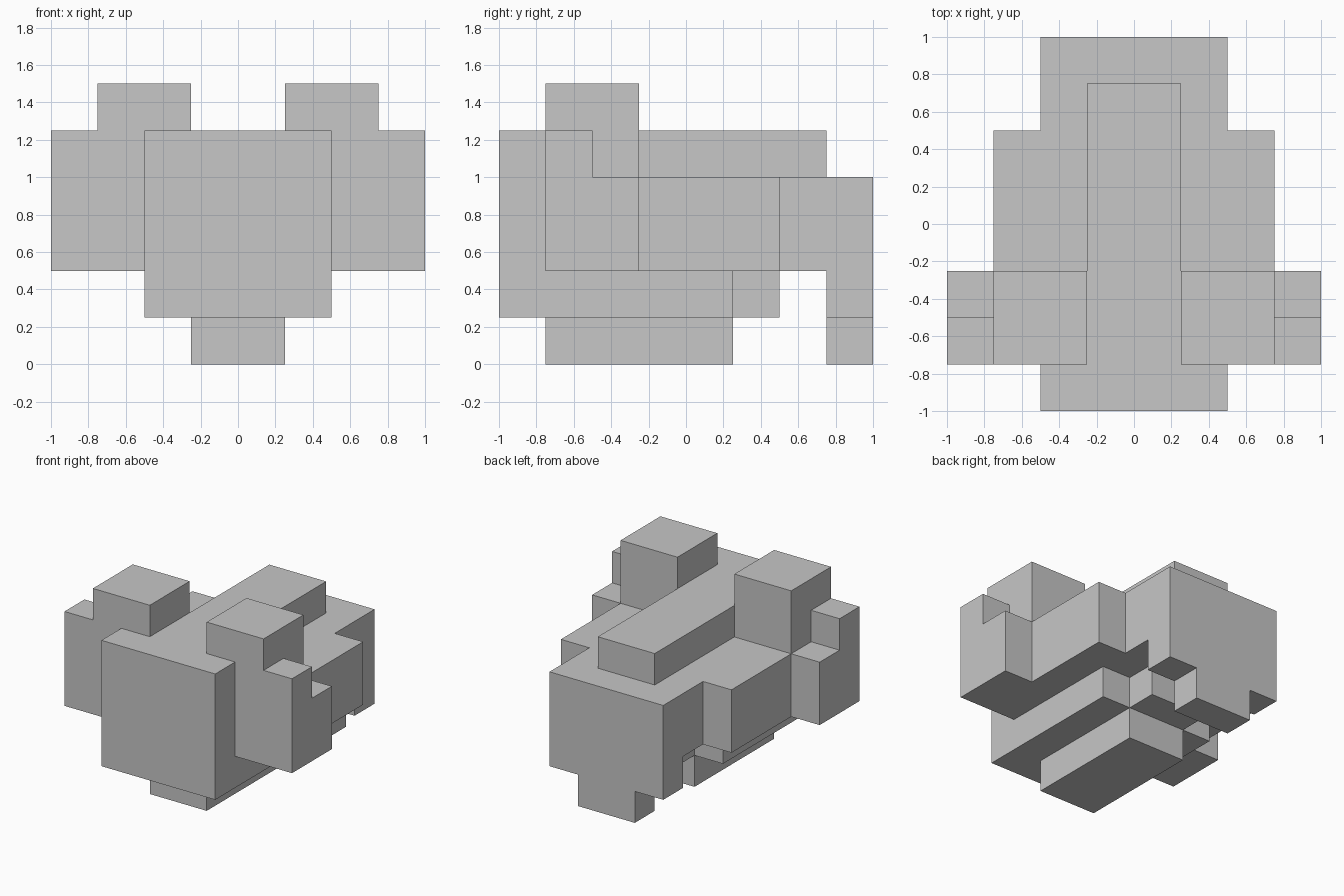
import bpy
import bmesh

if "Cube" in bpy.data.objects:
    bpy.data.objects.remove(bpy.data.objects["Cube"])

grey = bpy.data.materials.new("light grey")
grey.diffuse_color = (0.57, 0.57, 0.57, 1.0)
grey.use_nodes = True
grey.node_tree.nodes["Principled BSDF"].inputs["Base Color"].default_value = grey.diffuse_color


def block(name, x, y, z, mirrored=False):
    """Box from (low, high) ranges, optionally repeated across x = 0."""
    bm = bmesh.new()
    for side in ((1, -1) if mirrored else (1,)):
        verts = bmesh.ops.create_cube(bm, size=1.0)["verts"]
        for v in verts:
            v.co = (side * (sum(x) / 2 + v.co.x * (x[1] - x[0])),
                    sum(y) / 2 + v.co.y * (y[1] - y[0]),
                    sum(z) / 2 + v.co.z * (z[1] - z[0]))
    bmesh.ops.recalc_face_normals(bm, faces=bm.faces[:])
    mesh = bpy.data.meshes.new(name)
    bm.to_mesh(mesh)
    bm.free()
    mesh.materials.append(grey)
    obj = bpy.data.objects.new(name, mesh)
    bpy.context.collection.objects.link(obj)
    return obj


wide, narrow = (-0.5, 0.5), (-0.25, 0.25)

# Main mass
block("front_plate", wide, (-1, -0.75), (0.25, 1.25))
block("body", (-0.75, 0.75), (-0.75, 0.5), (0.5, 1.0))
block("top_ridge", narrow, (-0.75, 0.75), (1.0, 1.25))
block("rear_body", wide, (0.5, 1), (0.5, 1.0))

# Raised corner blocks and stepped side pads
block("top_bumps", (0.25, 0.75), (-0.75, -0.25), (1.0, 1.5), True)
block("side_pads", (0.75, 1), (-0.75, -0.25), (0.5, 1.0), True)
block("side_pad_steps", (0.75, 1), (-0.75, -0.5), (1.0, 1.25), True)

# Stepped underside
block("belly", wide, (-0.75, 0.25), (0.25, 0.5))
block("belly_end", narrow, (0.25, 0.5), (0.25, 0.5))
block("base_foot", narrow, (-0.75, 0.25), (0, 0.25))

# Rear support
block("rear_leg", wide, (0.75, 1), (0.25, 0.5))
block("rear_foot", narrow, (0.75, 1), (0, 0.25))
